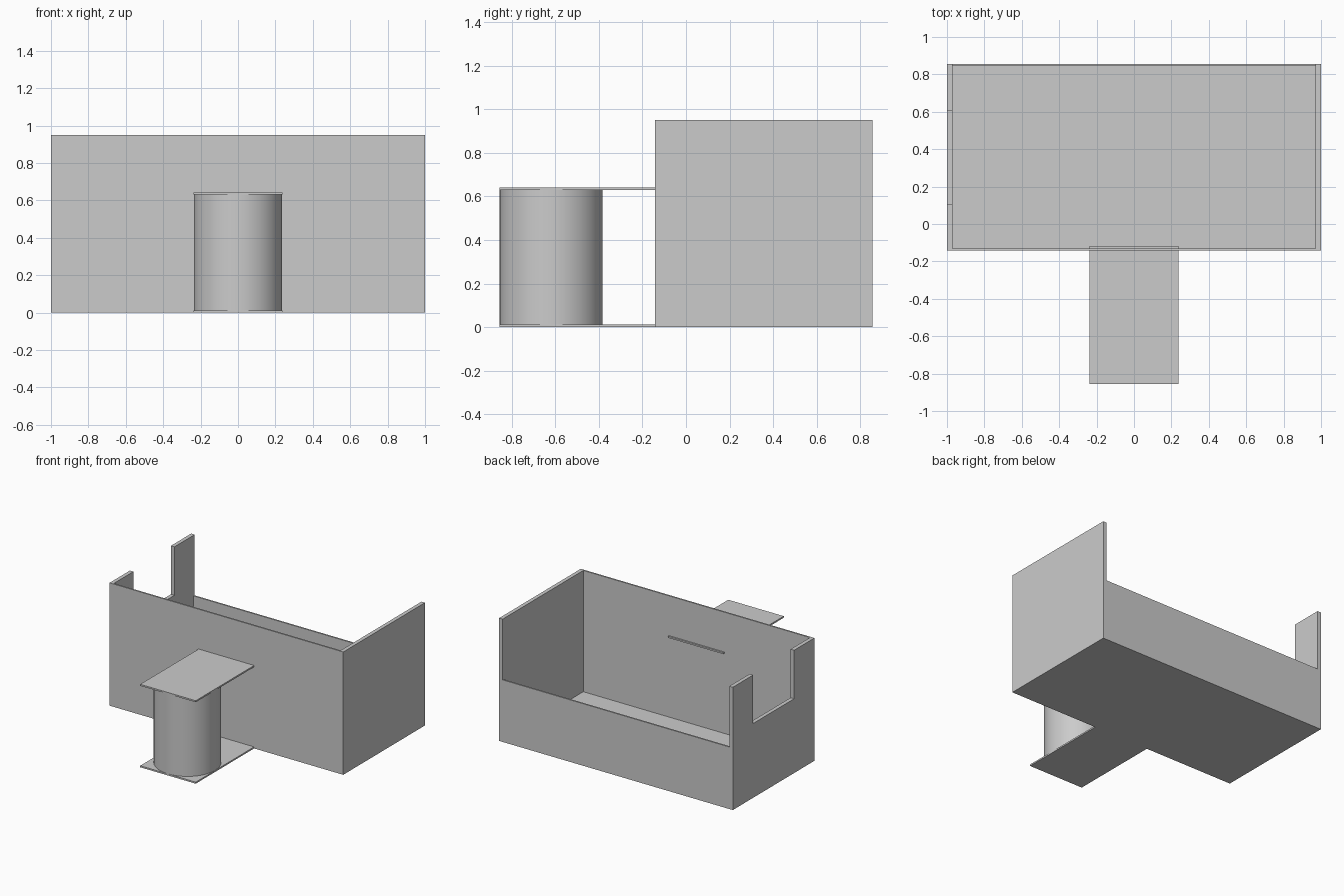
import bpy
import bmesh

cube = bpy.data.objects.get("Cube")
if cube:
    bpy.data.objects.remove(cube, do_unlink=True)

grey = bpy.data.materials.new("plain_grey")
grey.use_nodes = True
grey.diffuse_color = (0.6, 0.6, 0.6, 1)
grey.node_tree.nodes["Principled BSDF"].inputs["Base Color"].default_value = (0.6, 0.6, 0.6, 1)

# Main dimensions
FRONT, BACK = -0.142, 0.856
HEIGHT = 0.95
SHEET = 0.012          # floor, front, back and plates
SIDE = 0.03            # side walls
BACK_TOP = 0.48
RADIUS = 0.2375
NOTCH_LOW, NOTCH_FRONT, NOTCH_BACK = 0.575, 0.107, 0.608
PLATE_FRONT = -BACK
PLATE_Z = 0.63


def finish(name, bm):
    bmesh.ops.recalc_face_normals(bm, faces=bm.faces[:])
    mesh = bpy.data.meshes.new(name)
    bm.to_mesh(mesh)
    bm.free()
    mesh.materials.append(grey)
    obj = bpy.data.objects.new(name, mesh)
    bpy.context.collection.objects.link(obj)
    return obj


def box(name, x, y, z):
    """Box from (low, high) pairs on each axis."""
    bm = bmesh.new()
    bmesh.ops.create_cube(bm, size=1)
    for v in bm.verts:
        v.co = [pair[0] if c < 0 else pair[1] for c, pair in zip(v.co, (x, y, z))]
    return finish(name, bm)


def side_wall(name, x, profile):
    """Side profile of (y, z) points extruded inward along x."""
    bm = bmesh.new()
    face = bm.faces.new([bm.verts.new((x, y, z)) for y, z in profile])
    out = bmesh.ops.extrude_face_region(bm, geom=[face])
    moved = [g for g in out["geom"] if isinstance(g, bmesh.types.BMVert)]
    bmesh.ops.translate(bm, verts=moved, vec=(SIDE if x < 0 else -SIDE, 0, 0))
    return finish(name, bm)


# Open tray with a tall front and a low back
inner = FRONT + SHEET
box("floor", (-1, 1), (FRONT, BACK), (0, SHEET))
box("front_wall", (-1, 1), (FRONT, inner), (SHEET, HEIGHT))
box("back_wall", (SIDE - 1, 1 - SIDE), (BACK - SHEET, BACK), (SHEET, BACK_TOP))

# Side walls, the right one notched
base = [(inner, SHEET), (BACK, SHEET), (BACK, HEIGHT)]
notch = [(NOTCH_BACK, HEIGHT), (NOTCH_BACK, NOTCH_LOW),
         (NOTCH_FRONT, NOTCH_LOW), (NOTCH_FRONT, HEIGHT)]
side_wall("left_wall", 1, base + [(inner, HEIGHT)])
side_wall("right_wall", -1, base + notch + [(inner, HEIGHT)])

# Plates holding the drum; the upper one passes through the front wall
width = (-RADIUS, RADIUS)
box("lower_plate", width, (PLATE_FRONT, FRONT), (0, SHEET))
box("upper_plate", width, (PLATE_FRONT, inner + SHEET), (PLATE_Z, PLATE_Z + SHEET))

# Drum between the plates
bpy.ops.mesh.primitive_cylinder_add(
    vertices=64, radius=RADIUS - 0.001, depth=PLATE_Z - SHEET,
    location=(0, PLATE_FRONT + RADIUS, (PLATE_Z + SHEET) / 2))
drum = bpy.context.object
drum.name = "drum"
drum.data.materials.append(grey)
bpy.ops.object.shade_smooth_by_angle()
